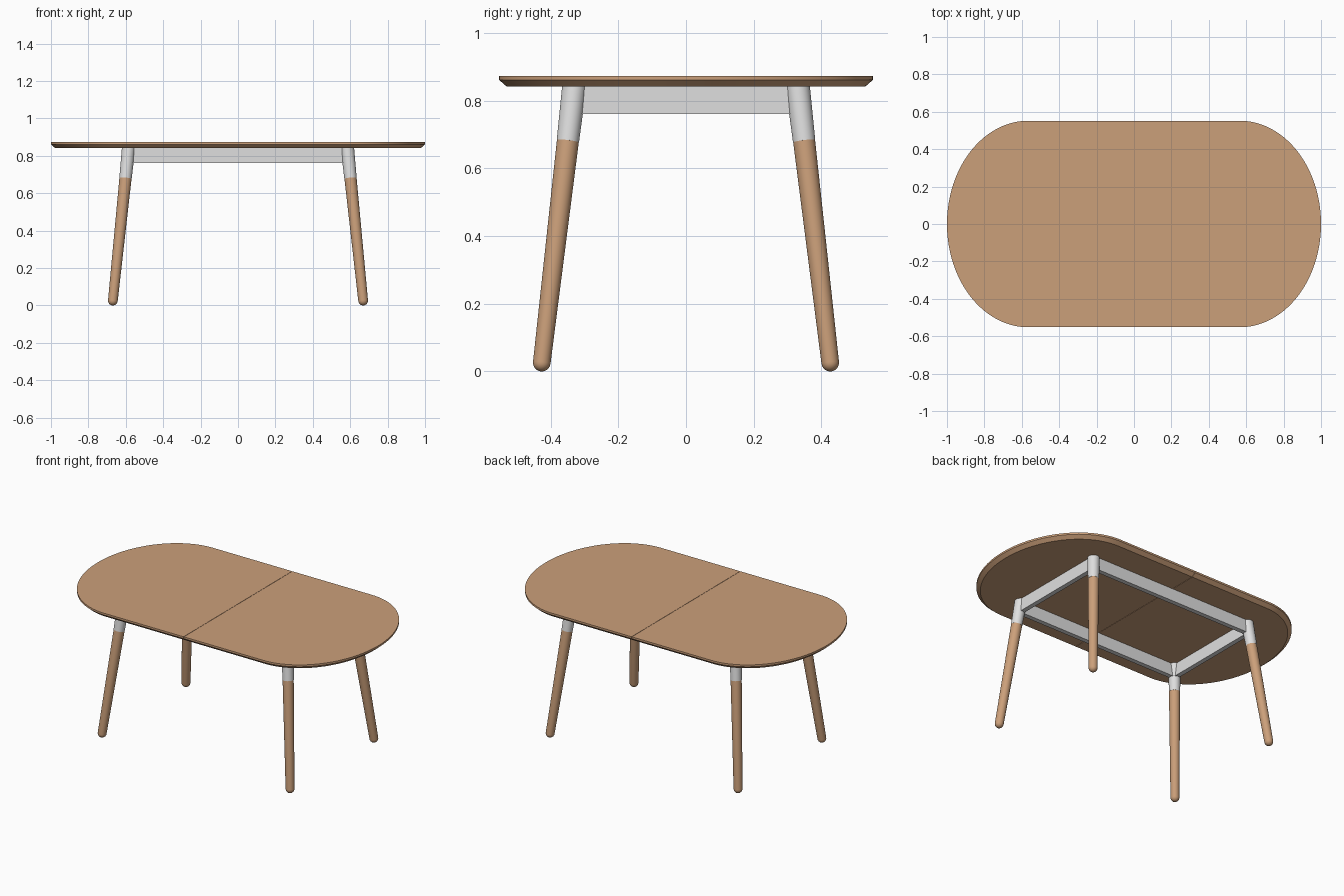
import bpy, bmesh, math
from mathutils import Vector

if "Cube" in bpy.data.objects:
    bpy.data.objects.remove(bpy.data.objects["Cube"])


def material(name, rgb):
    m = bpy.data.materials.new(name)
    m.diffuse_color = (*rgb, 1)
    m.use_nodes = True
    m.node_tree.nodes["Principled BSDF"].inputs["Base Color"].default_value = m.diffuse_color
    return m


WOOD = material("warm wood", (0.60, 0.35, 0.195))
METAL = material("light grey metal", (0.74, 0.74, 0.74))


def finish(name, bm, mat):
    bmesh.ops.recalc_face_normals(bm, faces=bm.faces)
    me = bpy.data.meshes.new(name)
    bm.to_mesh(me)
    bm.free()
    me.materials.append(mat)
    ob = bpy.data.objects.new(name, me)
    bpy.context.collection.objects.link(ob)
    bpy.ops.object.select_all(action='DESELECT')
    ob.select_set(True)
    bpy.context.view_layer.objects.active = ob
    bpy.ops.object.shade_smooth_by_angle(angle=math.radians(25))
    return ob


def loft(bm, rings):
    # joins rings of equal length and caps both ends
    loops = [[bm.verts.new(p) for p in r] for r in rings]
    n = len(loops[0])
    for a, b in zip(loops, loops[1:]):
        for i in range(n):
            j = (i + 1) % n
            bm.faces.new((a[i], a[j], b[j], b[i]))
    bm.faces.new(loops[0])
    bm.faces.new(loops[-1])


# Tabletop halves: rounded end, chamfered underside, fine seam at x = 0
def top_half(name, s):
    cx, a, b, seam, n = 0.565, 0.435, 0.552, 0.001, 64
    rings = []
    for z, inset in ((0.841, 0.023), (0.861, 0), (0.873, 0)):
        ring = [Vector((s * seam, -(b - inset), z))]
        for i in range(n + 1):
            t = math.pi * (i / n - 0.5)
            ring.append(Vector((s * (cx + (a - inset) * math.cos(t)),
                                (b - inset) * math.sin(t), z)))
        ring.append(Vector((s * seam, b - inset, z)))
        rings.append(ring)
    bm = bmesh.new()
    loft(bm, rings)
    finish(name, bm, WOOD)


top_half("tabletop_left", -1)
top_half("tabletop_right", 1)


# Turned part: (distance, radius) profile along an axis
def turned(name, base, axis, profile, mat, n=32):
    rot = Vector((0, 0, 1)).rotation_difference(axis)
    rings = []
    for d, r in profile:
        rings.append([base + rot @ Vector((r * math.cos(2 * math.pi * i / n),
                                           r * math.sin(2 * math.pi * i / n), d))
                      for i in range(n)])
    bm = bmesh.new()
    loft(bm, rings)
    finish(name, bm, mat)


# Splayed wooden legs with rounded feet and metal collars
R = 0.026
for sy, row in ((-1, "front"), (1, "back")):
    for sx, side in ((-1, "left"), (1, "right")):
        foot = Vector((sx * 0.669, sy * 0.426, R))
        head = Vector((sx * 0.584, sy * 0.329, 0.85))
        axis = (head - foot).normalized()
        length = (head - foot).length
        joint = length * 0.794
        angles = [math.radians(d) for d in (3, 15, 30, 45, 60, 75, 90)]
        profile = [(-R * math.cos(t), R * math.sin(t)) for t in angles]
        turned(f"{row}_{side}_leg", foot, axis, profile + [(joint, 0.0325)], WOOD)
        turned(f"{row}_{side}_collar", foot, axis,
               [(joint, 0.033), (length, 0.036)], METAL)


# Metal apron rails between the collars
def rail(name, centre, size):
    bm = bmesh.new()
    bmesh.ops.create_cube(bm, size=1)
    for v in bm.verts:
        v.co = Vector(centre) + Vector([c * s for c, s in zip(v.co, size)])
    finish(name, bm, METAL)


for s, row, side in ((-1, "front", "left"), (1, "back", "right")):
    rail(f"{row}_rail", (0, s * 0.335, 0.801), (1.17, 0.03, 0.081))
    rail(f"{side}_rail", (s * 0.589, 0, 0.801), (0.03, 0.66, 0.081))
